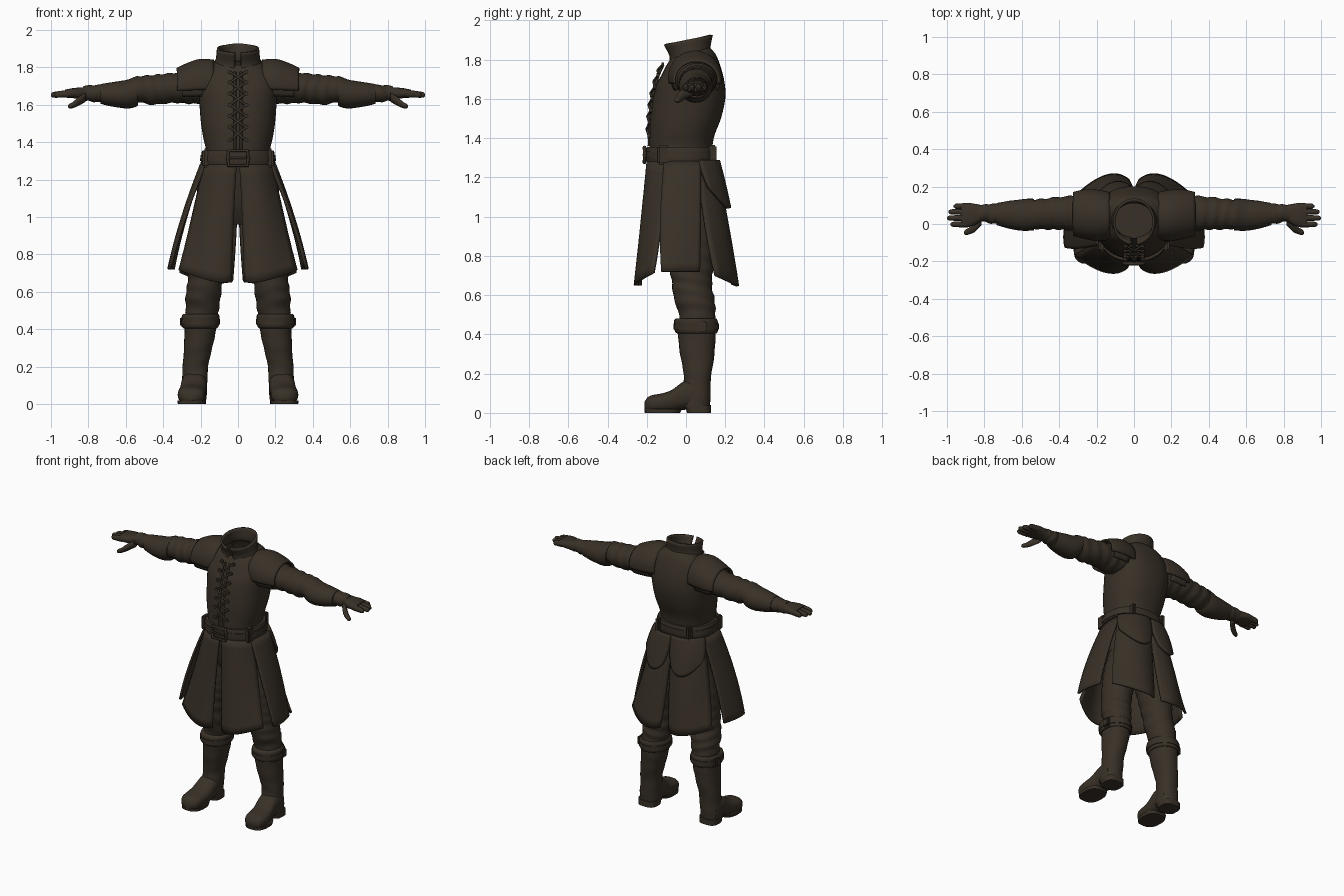
import bpy, bmesh, math
from mathutils import Vector

leather = bpy.data.materials.new("dark brown leather")
leather.diffuse_color = (0.040, 0.030, 0.020, 1)


def finish(name, bm, mirror=False, thick=0):
    bmesh.ops.recalc_face_normals(bm, faces=bm.faces[:])
    me = bpy.data.meshes.new(name)
    bm.to_mesh(me)
    bm.free()
    me.materials.append(leather)
    ob = bpy.data.objects.new(name, me)
    bpy.context.collection.objects.link(ob)
    if thick:
        m = ob.modifiers.new("thickness", 'SOLIDIFY')
        m.thickness, m.offset = thick, 0
    if mirror:
        m = ob.modifiers.new("mirror", 'MIRROR')
        m.use_mirror_merge = False
    return ob


def grid_faces(bm, rows, closed):
    n = len(rows[0])
    for r0, r1 in zip(rows, rows[1:]):
        for j in range(n if closed else n - 1):
            k = (j + 1) % n
            bm.faces.new((r0[j], r0[k], r1[k], r1[j]))


def smooth_rows(rows, sub):
    # Catmull-Rom interpolation between the given sections
    out = []
    for i in range(len(rows) - 1):
        a, b, c, d = (rows[max(0, min(len(rows) - 1, i + k))] for k in (-1, 0, 1, 2))
        for s in range(sub):
            t = s / sub
            out.append([q + .5 * t * (r - p + t * (2*p - 5*q + 4*r - s4 + t * (3*(q - r) + s4 - p)))
                        for p, q, r, s4 in zip(a, b, c, d)])
    return out + [list(rows[-1])]


def loft(name, axis, rows, n=28, power=2.0, sub=3, caps=True, arc=(0, 360),
         mirror=False, thick=0, wrinkle=0, freq=70, shear=None):
    # rows: position on axis, then min/max of the two other axes
    bm = bmesh.new()
    closed = arc[1] - arc[0] == 360
    rings = []
    for a, b0, b1, c0, c1 in smooth_rows(rows, sub):
        ring = []
        for j in range(n):
            t = math.radians(arc[0] + (arc[1] - arc[0]) * j / (n if closed else n - 1))
            cs, sn = math.cos(t), math.sin(t)
            k = 1 + wrinkle * math.sin(freq * a + 2.2 * math.sin(t + 9 * a))
            b = (b0 + b1) / 2 + (b1 - b0) / 2 * k * math.copysign(abs(cs) ** (2 / power), cs)
            c = (c0 + c1) / 2 + (c1 - c0) / 2 * k * math.copysign(abs(sn) ** (2 / power), sn)
            co = {'x': (a, b, c), 'y': (b, a, c), 'z': (b, c, a)}[axis]
            if shear:
                co = (co[0], co[1], co[2] + shear(a) * co[1])
            ring.append(bm.verts.new(co))
        rings.append(ring)
    grid_faces(bm, rings, closed)
    if caps and closed:
        bm.faces.new(rings[0])
        bm.faces.new(rings[-1])
    return finish(name, bm, mirror, thick)


def panel(name, ctrl, thick=.014, n=12):
    # cloth panel: surface passing through 3 x 3 points, mirrored
    def quad(p, t):
        w = ((1 - t) * (1 - 2*t), 4*t * (1 - t), t * (2*t - 1))
        return sum((Vector(q) * f for q, f in zip(p, w)), Vector((0, 0, 0)))
    bm = bmesh.new()
    rows = [[bm.verts.new(quad([quad(r, j / n) for r in ctrl], i / n)) for j in range(n + 1)]
            for i in range(n + 1)]
    grid_faces(bm, rows, False)
    return finish(name, bm, True, thick)


def cords(name, paths, radius, cyclic=False, mirror=True):
    cu = bpy.data.curves.new(name, 'CURVE')
    cu.dimensions, cu.bevel_depth, cu.bevel_resolution = '3D', radius, 2
    cu.use_fill_caps = True
    for path in paths:
        for s in ((1, -1) if mirror else (1,)):
            sp = cu.splines.new('POLY')
            sp.points.add(len(path) - 1)
            for p, co in zip(sp.points, path):
                p.co = (co[0] * s, co[1], co[2], 1)
            sp.use_cyclic_u = cyclic
    cu.materials.append(leather)
    ob = bpy.data.objects.new(name, cu)
    bpy.context.collection.objects.link(ob)


def box(name, centre, size, mirror=True):
    bm = bmesh.new()
    bmesh.ops.create_cube(bm, size=1)
    for v in bm.verts:
        v.co = Vector([c + a * s for c, a, s in zip(centre, v.co, size)])
    bmesh.ops.bevel(bm, geom=bm.edges[:], offset=min(size) * .25, segments=2, affect='EDGES')
    return finish(name, bm, mirror)


# jacket body, collar, hips
loft("jacket", 'z', [(1.28, -.175, .175, -.185, .13), (1.36, -.172, .172, -.187, .135),
     (1.42, -.185, .185, -.185, .147), (1.5, -.198, .198, -.182, .178), (1.6, -.206, .206, -.168, .2),
     (1.68, -.213, .213, -.148, .197), (1.74, -.208, .208, -.122, .178), (1.79, -.178, .178, -.1, .155),
     (1.815, -.14, .14, -.085, .135), (1.83, -.115, .115, -.075, .122)], n=48, power=2.3, caps=False,
     shear=lambda z: .25 * max(0, min(1, (z - 1.68) / .14)))
loft("collar", 'z', [(1.81, -.122, .122, -.078, .125), (1.84, -.112, .112, -.08, .118),
     (1.9, -.106, .106, -.108, .13)], n=40, arc=(-82, 262), thick=.014, shear=lambda z: .2)
loft("hips", 'z', [(.96, -.1, .1, -.07, .1), (1.05, -.19, .19, -.12, .14), (1.18, -.18, .18, -.15, .14),
     (1.32, -.165, .165, -.17, .125)], n=36)

# belt with loops and buckle
loft("belt", 'z', [(1.275, -.197, .197, -.2, .148), (1.285, -.2, .2, -.204, .152),
     (1.345, -.195, .195, -.204, .152), (1.355, -.19, .19, -.2, .148)], n=48, power=2.3, sub=1)
loft("belt_edges", 'z', [(1.3, -.203, .203, -.207, .155), (1.332, -.2, .2, -.207, .155)],
     n=48, power=2.3, sub=1)
cords("buckle_frame", [[(-.05, -.212, 1.275), (.05, -.212, 1.275), (.055, -.21, 1.315),
      (.05, -.212, 1.355), (-.05, -.212, 1.355), (-.055, -.21, 1.315)]], .009, True, False)
cords("buckle_pin", [[(-.05, -.216, 1.315), (.045, -.216, 1.315)]], .006, False, False)
box("belt_loop", (.17, -.115, 1.315), (.04, .06, .1))
box("back_belt_loop", (.12, .135, 1.315), (.03, .04, .1))

# laced front
front_y = ((1.775, -.125), (1.72, -.15), (1.66, -.168), (1.6, -.181), (1.54, -.188), (1.48, -.194), (1.41, -.196))
cords("lacing", [[(.042, y0 + .008, z0), (0, (y0 + y1) / 2 - .006, (z0 + z1) / 2), (-.042, y1 + .008, z1)]
      for (z0, y0), (z1, y1) in zip(front_y, front_y[1:])], .0065)
cords("placket_edge", [[(.016, y + .009, z) for z, y in front_y]
      + [(.016, -.188, 1.36)]], .007)
cords("eyelets", [[(.045, y + .014, z), (.045, y, z)] for z, y in front_y], .011)

# coat skirt panels
panel("front_skirt", [
    [(.008, -.19, 1.28), (.11, -.178, 1.28), (.18, -.09, 1.28)],
    [(.025, -.212, .97), (.14, -.215, .97), (.25, -.125, .97)],
    [(.036, -.23, .65), (.15, -.255, .66), (.315, -.165, .715)]])
panel("side_skirt", [
    [(.175, -.11, 1.28), (.197, -.02, 1.28), (.185, .075, 1.28)],
    [(.285, -.13, .99), (.3, -.03, .99), (.28, .075, .99)],
    [(.365, -.125, .72), (.37, -.04, .72), (.345, .07, .72)]])
panel("back_skirt", [
    [(0, .15, 1.28), (.1, .135, 1.28), (.178, .055, 1.28)],
    [(.008, .19, .97), (.14, .2, .97), (.25, .095, .97)],
    [(.03, .235, .655), (.15, .257, .65), (.31, .15, .7)]])
panel("back_flap", [
    [(.004, .16, 1.285), (.11, .15, 1.285), (.19, .065, 1.285)],
    [(.008, .183, 1.18), (.13, .182, 1.17), (.212, .085, 1.22)],
    [(.035, .208, 1.085), (.13, .21, 1.045), (.22, .115, 1.15)]], thick=.018)

# sleeves, shoulder caps, bracers
loft("sleeve", 'x', [(.14, -.06, .16, 1.61, 1.81), (.25, -.05, .155, 1.605, 1.79),
     (.33, -.035, .15, 1.61, 1.772), (.4, -.03, .145, 1.605, 1.765), (.46, -.03, .138, 1.6, 1.758),
     (.53, -.026, .13, 1.612, 1.752), (.58, -.02, .125, 1.6, 1.73)],
     sub=8, wrinkle=.035, freq=95, mirror=True)
loft("shoulder_cap", 'x', [(.13, -.08, .165, 1.58, 1.835), (.2, -.085, .178, 1.575, 1.84),
     (.27, -.072, .178, 1.585, 1.818), (.325, -.058, .165, 1.6, 1.792)],
     arc=(-12, 192), mirror=True, thick=.012)
loft("shoulder_under_cap", 'x', [(.18, -.075, .17, 1.59, 1.82), (.27, -.064, .17, 1.59, 1.805),
     (.3, -.062, .168, 1.595, 1.797)], arc=(-30, 210), mirror=True, thick=.01)
loft("bracer", 'x', [(.535, -.033, .135, 1.598, 1.752), (.55, -.036, .136, 1.588, 1.75),
     (.6, -.036, .132, 1.58, 1.732), (.68, -.022, .122, 1.592, 1.72), (.735, -.006, .112, 1.605, 1.71)],
     wrinkle=.008, freq=60, mirror=True)
loft("glove_cuff", 'x', [(.72, .0, .107, 1.612, 1.706), (.77, .004, .108, 1.615, 1.706),
     (.8, .012, .103, 1.62, 1.703), (.83, .01, .103, 1.622, 1.7)],
     sub=5, wrinkle=.05, freq=110, mirror=True)

# gloved hands
loft("palm", 'x', [(.81, .018, .1, 1.622, 1.695), (.85, -.005, .108, 1.63, 1.692),
     (.89, -.018, .113, 1.636, 1.688), (.925, -.016, .11, 1.638, 1.68)],
     n=20, power=2.6, mirror=True)
for name, y, tip in (("index", -.002, .982), ("middle", .032, 1.0), ("ring", .065, .992), ("little", .095, .965)):
    loft(name + "_finger", 'x', [(.9, y - .016, y + .016, 1.64, 1.68), (.95, y - .015, y + .015, 1.638, 1.674),
         (tip - .012, y - .013, y + .013, 1.638, 1.668), (tip, y - .005, y + .005, 1.645, 1.66)],
         n=12, mirror=True)
loft("thumb", 'x', [(.815, -.005, .05, 1.615, 1.665), (.85, -.042, .005, 1.595, 1.645),
     (.88, -.055, -.018, 1.582, 1.618), (.9, -.06, -.03, 1.58, 1.606), (.908, -.052, -.04, 1.586, 1.598)],
     n=14, mirror=True)

# trousers
loft("trouser_leg", 'z', [(1.08, .01, .18, -.1, .12), (.9, .03, .235, -.1, .14), (.75, .063, .26, -.085, .138),
     (.65, .083, .27, -.07, .132), (.58, .092, .28, -.062, .145), (.52, .1, .28, -.04, .15),
     (.44, .115, .28, -.03, .15)], sub=8, wrinkle=.025, freq=85, mirror=True)

# boots: shaft, turned cuff, strap, foot, heel
loft("boot_shaft", 'z', [(.45, .112, .29, -.042, .153), (.38, .12, .286, -.04, .15), (.3, .138, .289, -.03, .145),
     (.2, .16, .296, -.012, .13), (.13, .163, .3, -.016, .125), (.07, .166, .305, -.03, .125),
     (.025, .17, .305, -.02, .122)], power=2.2, sub=6, wrinkle=.012, freq=60, mirror=True)
loft("boot_cuff", 'z', [(.405, .112, .292, -.045, .155), (.415, .104, .298, -.056, .162),
     (.445, .1, .302, -.06, .164), (.472, .1, .3, -.06, .16), (.482, .108, .292, -.05, .152)], mirror=True)
loft("boot_strap", 'z', [(.425, .097, .304, -.063, .168), (.455, .096, .305, -.064, .168)],
     sub=1, mirror=True)
box("boot_buckle", (.295, .08, .44), (.03, .055, .055))
loft("boot_foot", 'y', [(.09, .175, .298, .025, .14), (.03, .168, .304, .02, .17), (-.02, .168, .306, .014, .155),
     (-.07, .172, .315, .004, .118), (-.12, .174, .322, .002, .1), (-.165, .178, .32, .002, .092),
     (-.195, .192, .305, .006, .08), (-.212, .22, .275, .02, .055)], power=2.5, mirror=True)
loft("boot_sole", 'z', [(0, .175, .322, -.21, -.03), (.02, .173, .323, -.212, -.02)],
     power=2.6, sub=1, mirror=True)
loft("boot_heel", 'z', [(0, .172, .304, .005, .127), (.04, .17, .306, -.005, .127)],
     power=3, sub=1, mirror=True)

# smooth shading with sharp edges kept
bpy.ops.object.select_all(action='DESELECT')
for ob in bpy.data.objects:
    if ob.type == 'MESH':
        ob.select_set(True)
        bpy.context.view_layer.objects.active = ob
bpy.ops.object.shade_smooth_by_angle(angle=math.radians(40))
